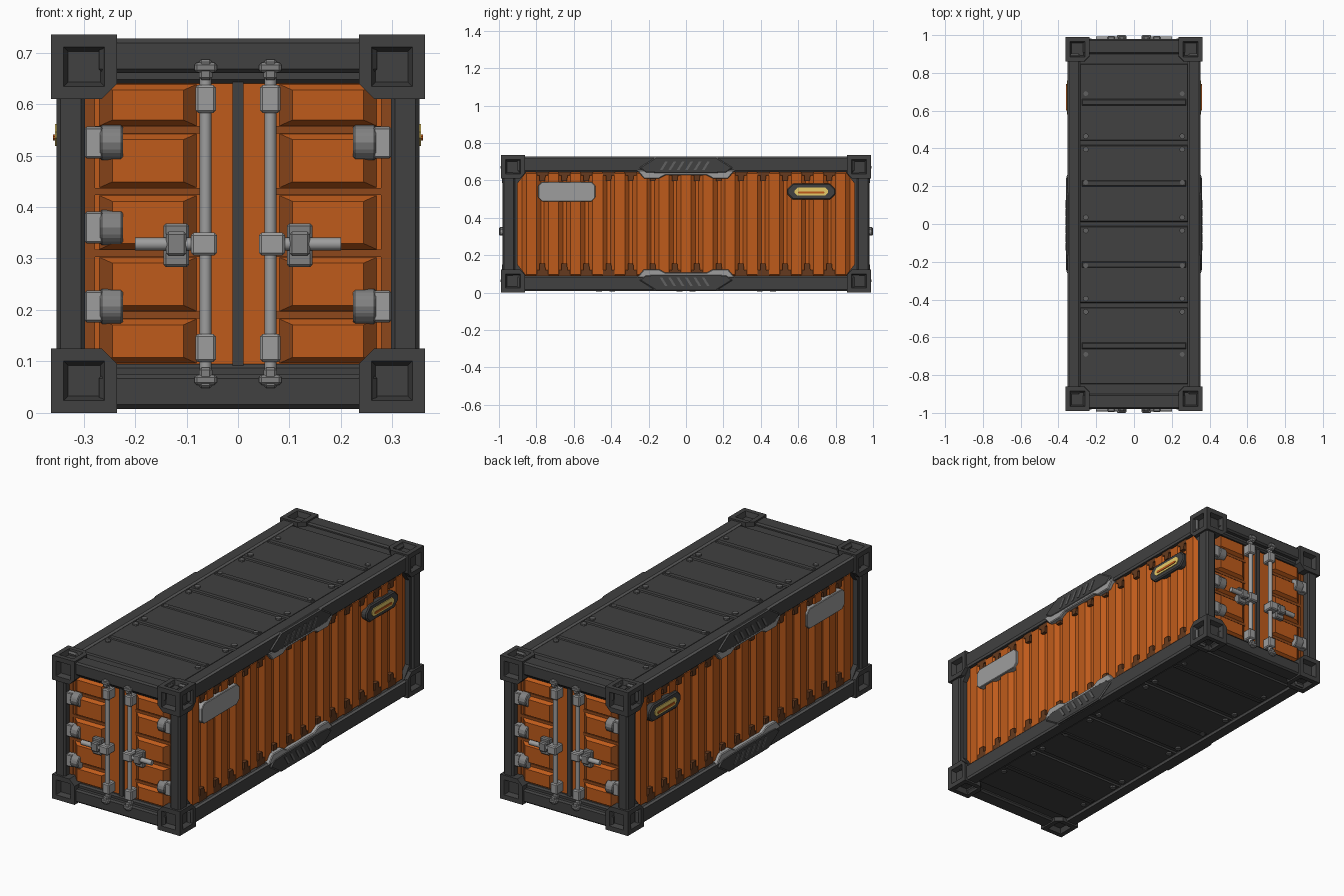
import bpy, bmesh, math
from mathutils import Matrix, Vector

if "Cube" in bpy.data.objects:
    bpy.data.objects.remove(bpy.data.objects["Cube"])


def material(name, rgb):
    m = bpy.data.materials.new(name)
    m.diffuse_color = (*rgb, 1)
    m.use_nodes = True
    m.node_tree.nodes["Principled BSDF"].inputs["Base Color"].default_value = m.diffuse_color
    return m


ORANGE = material("orange paint", (0.52, 0.105, 0.011))
SHADE = material("stained orange", (0.27, 0.064, 0.011))
GRIME = material("grimy brown", (0.13, 0.042, 0.013))
DARK = material("dark frame", (0.052, 0.052, 0.052))
WORN = material("worn edge", (0.12, 0.12, 0.12))
STEEL = material("bare steel", (0.34, 0.34, 0.34))
DULL = material("dull steel", (0.22, 0.22, 0.22))
LAMP = material("lamp yellow", (0.80, 0.60, 0.14))

I = Matrix.Identity(4)
MX = Matrix.Scale(-1, 4, (1, 0, 0))
MY = Matrix.Scale(-1, 4, (0, 1, 0))
MZ = Matrix.Translation((0, 0, 0.735)) @ Matrix.Scale(-1, 4, (0, 0, 1))
SIDES = [I, MX]                                   # right and left walls
ENDS = [I, Matrix.Rotation(math.pi, 4, 'Z')]      # front and back doors
QUADS = [I, MX, MY, MX @ MY]
TOPBOT = [I, MZ]
ALL8 = [q @ z for q in QUADS for z in TOPBOT]
SIDE4 = [s @ t for s in SIDES for t in TOPBOT]


def finish(name, bm, mat, copies=(I,), bevel=0, edge=None, smooth=False, rule=None):
    """Turn a bmesh into one object holding every mirrored or rotated copy."""
    me = bpy.data.meshes.new(name)
    bm.to_mesh(me)
    out = bmesh.new()
    for m in copies:
        c = me.copy()
        c.transform(m)
        out.from_mesh(c)
        bpy.data.meshes.remove(c)
    bmesh.ops.recalc_face_normals(out, faces=out.faces)
    if rule:
        for f in out.faces:
            f.material_index = int(rule(f))
    out.to_mesh(me)
    out.free()
    bm.free()
    ob = bpy.data.objects.new(name, me)
    bpy.context.collection.objects.link(ob)
    me.materials.append(mat)
    if edge:
        me.materials.append(edge)
    if bevel:
        mod = ob.modifiers.new("bevel", 'BEVEL')
        mod.width, mod.segments, mod.limit_method = bevel, 1, 'ANGLE'
        if edge:
            mod.material = 1
    if smooth:
        bpy.context.view_layer.objects.active = ob
        ob.select_set(True)
        bpy.ops.object.shade_smooth_by_angle(angle=math.radians(40))
        ob.select_set(False)
    return ob


def box(bm, x, y, z, taper=None, inset=(0, 0, 0)):
    """Box from ranges; taper is an outward direction whose face is inset."""
    lo, hi = Vector((x[0], y[0], z[0])), Vector((x[1], y[1], z[1]))
    mid, size = (lo + hi) / 2, hi - lo
    for v in bmesh.ops.create_cube(bm, size=1)["verts"]:
        s = v.co * 2
        v.co = mid + Vector([s[i] * size[i] / 2 for i in range(3)])
        if taper and s.dot(Vector(taper)) > 0:
            v.co -= Vector([s[i] * inset[i] for i in range(3)])


def rod(bm, centre, r, length, axis, n=12):
    rot = {'X': Matrix.Rotation(math.pi / 2, 4, 'Y'), 'Z': I}[axis]
    bmesh.ops.create_cone(bm, cap_ends=True, segments=n, radius1=r, radius2=r,
                          depth=length, matrix=Matrix.Translation(centre) @ rot)


def side_prism(bm, pts, x0, x1):
    """Extrude a (y, z) outline along x."""
    f = bm.faces.new([bm.verts.new((x0, y, z)) for y, z in pts])
    for v in bmesh.ops.extrude_face_region(bm, geom=[f])["geom"]:
        if isinstance(v, bmesh.types.BMVert):
            v.co.x = x1


def pill(y0, y1, z0, z1, c):
    return [(y0 + c, z0), (y1 - c, z0), (y1, z0 + c), (y1, z1 - c),
            (y1 - c, z1), (y0 + c, z1), (y0, z1 - c), (y0, z0 + c)]


# corner castings: square sockets on the outer faces, chamfered inner edges
bm = bmesh.new()
box(bm, (0.235, 0.363), (0.86, 0.99), (0.61, 0.735))
inner = min(bm.verts, key=lambda v: v.co.x + v.co.y + v.co.z)
inner_edges = list(inner.link_edges)
bm.normal_update()
outer = [f for f in bm.faces if max(f.normal) > 0.99]
bmesh.ops.inset_individual(bm, faces=outer, thickness=0.034)
bmesh.ops.inset_individual(bm, faces=outer, thickness=0.012, depth=-0.025)
bmesh.ops.bevel(bm, geom=inner_edges, offset=0.03, segments=1, affect='EDGES')
finish("corner_casting", bm, DARK, ALL8, 0.005, WORN)

# outer frame: posts, long rails and end beams
bm = bmesh.new()
box(bm, (0.297, 0.353), (0.915, 0.98), (0.1, 0.64))
finish("corner_post", bm, DARK, QUADS, 0.008)
bm = bmesh.new()
box(bm, (0.285, 0.353), (-0.9, 0.9), (0.645, 0.727))
finish("long_rail", bm, DARK, SIDE4, 0.008, WORN)
bm = bmesh.new()
box(bm, (-0.27, 0.27), (-0.98, -0.9), (0.66, 0.727))
box(bm, (-0.3, 0.3), (-0.955, -0.9), (0.64, 0.67))
finish("end_beam", bm, DARK, [e @ t for e in ENDS for t in TOPBOT], 0.008)

# side walls: backing sheet with tapered vertical ribs
bm = bmesh.new()
box(bm, (0.29, 0.318), (-0.93, 0.93), (0.07, 0.665))
n, pitch = 15, 0.118
for i in range(n):
    y = (i - (n - 1) / 2) * pitch
    box(bm, (0.312, 0.338), (y - 0.057, y + 0.057), (0.085, 0.648), (1, 0, 0), (0, 0.03, 0.012))
finish("side_wall", bm, ORANGE, SIDES)

# grimy notches at both ends of the grooves between ribs
bm = bmesh.new()
for i in range(n - 1):
    y = (i - (n - 2) / 2) * pitch
    for z0, z1, z2 in ((0.09, 0.122, 0.155), (0.645, 0.625, 0.597)):
        side_prism(bm, [(y - 0.034, z0), (y + 0.034, z0), (y + 0.034, z1), (y + 0.016, z1),
                        (y + 0.012, z2), (y - 0.016, z2), (y - 0.016, z1), (y - 0.034, z1)],
                   0.31, 0.336)
finish("groove_notch", bm, GRIME, SIDES)

# dark surround at the ends of each wall
bm = bmesh.new()
for s in (-1, 1):
    side_prism(bm, [(s * 0.925, 0.09), (s * 0.855, 0.09), (s * 0.9, 0.15), (s * 0.9, 0.585),
                    (s * 0.855, 0.645), (s * 0.925, 0.645)], 0.3, 0.343)
finish("wall_surround", bm, DARK, SIDES)

# rail guards at mid length: steel lip, dark cover and slanted grips
bm = bmesh.new()
half = [(0.262, 0.655), (0.225, 0.61), (0.145, 0.61), (0.11, 0.628)]
side_prism(bm, half + [(-y, z) for y, z in reversed(half)], 0.3, 0.357)
finish("guard_lip", bm, STEEL, SIDE4, 0.004)
bm = bmesh.new()
half = [(0.16, 0.725), (0.25, 0.668), (0.215, 0.641), (0.15, 0.638)]
side_prism(bm, half + [(-y, z) for y, z in reversed(half)], 0.3, 0.36)
finish("guard_cover", bm, DARK, SIDE4, 0.005, WORN)
bm = bmesh.new()
for i in range(6):
    y = -0.14 + i * 0.045
    side_prism(bm, [(y, 0.655), (y + 0.014, 0.655), (y + 0.042, 0.7), (y + 0.028, 0.7)], 0.356, 0.363)
finish("guard_grip", bm, WORN, SIDE4)

# blank sign plate and marker lamp on each wall
bm = bmesh.new()
side_prism(bm, pill(-0.79, -0.485, 0.488, 0.592, 0.02), 0.318, 0.349)
finish("sign_plate", bm, STEEL, SIDES, 0.003)
bm = bmesh.new()
side_prism(bm, pill(0.54, 0.80, 0.497, 0.583, 0.03), 0.318, 0.352)
finish("lamp_housing", bm, DARK, SIDES, 0.006)
bm = bmesh.new()
side_prism(bm, pill(0.58, 0.76, 0.519, 0.561, 0.015), 0.34, 0.356)
finish("lamp_lens", bm, LAMP, SIDES)
bm = bmesh.new()
side_prism(bm, pill(0.60, 0.74, 0.529, 0.541, 0.004), 0.34, 0.359)
finish("lamp_filament", bm, ORANGE, SIDES)

# end doors: two leaves with five tapered ribs, stained at the rib ends
bm = bmesh.new()
for s in (-1, 1):
    box(bm, sorted((s * 0.01, s * 0.302)), (-0.938, -0.9), (0.09, 0.645))
    for i in range(5):
        z = 0.13 + i * 0.12
        lo, hi = max(z - 0.057, 0.092), min(z + 0.057, 0.643)
        box(bm, sorted((s * 0.07, s * 0.28)), (-0.957, -0.93), (lo, hi),
            (0, -1, 0), (0.036, 0, 0.016))
finish("door_leaf", bm, ORANGE, ENDS, edge=SHADE,
       rule=lambda f: abs(f.normal.x) > 0.3 and abs(f.normal.y) > 0.3)
bm = bmesh.new()
for s in (-1, 1):
    box(bm, sorted((s * 0.278, s * 0.3)), (-0.942, -0.936), (0.1, 0.64))
    for z in (0.19, 0.31, 0.43, 0.55):
        box(bm, sorted((s * 0.075, s * 0.278)), (-0.942, -0.936), (z - 0.007, z + 0.007))
finish("door_stain", bm, SHADE, ENDS)
bm = bmesh.new()
box(bm, (-0.011, 0.011), (-0.95, -0.9), (0.07, 0.66))
finish("door_seal", bm, DARK, ENDS)

# locking bars with guides, keepers and handles
bm = bmesh.new()
for s in (-1, 1):
    rod(bm, (s * 0.063, -0.968, 0.365), 0.0115, 0.62, 'Z')
    rod(bm, (s * 0.14, -0.981, 0.328), 0.0125, 0.12, 'X')
finish("locking_bar", bm, STEEL, ENDS, smooth=True)
bm = bmesh.new()
for s in (-1, 1):
    x = s * 0.063
    for z in (0.126, 0.61):
        box(bm, (x - 0.02, x + 0.02), (-0.985, -0.93), (z - 0.027, z + 0.027))
    x = s * 0.066
    box(bm, (x - 0.025, x + 0.025), (-1.0, -0.94), (0.306, 0.35))
finish("bar_guide", bm, STEEL, ENDS, 0.005)
bm = bmesh.new()
for s in (-1, 1):
    x = s * 0.063
    for z, d in ((0.068, -1), (0.667, 1)):
        box(bm, (x - 0.022, x + 0.022), (-0.992, -0.95), (z + d * 0.004 - 0.01, z + d * 0.004 + 0.01))
        box(bm, (x - 0.013, x + 0.013), (-0.99, -0.95), (z - 0.02, z + 0.02))
    x = s * 0.12
    box(bm, (x - 0.025, x + 0.025), (-0.976, -0.93), (0.283, 0.368))
    box(bm, (x - 0.02, x + 0.02), (-0.996, -0.95), (0.305, 0.352))
finish("keeper_and_catch", bm, DULL, ENDS, 0.005)

# hinges: ridged barrel beside a flat leaf
bm = bmesh.new()
for s, z in ((-1, 0.525), (-1, 0.36), (-1, 0.207), (1, 0.525), (1, 0.207)):
    box(bm, sorted((s * 0.262, s * 0.298)), (-0.97, -0.92), (z - 0.031, z + 0.031))
    rod(bm, (s * 0.246, -0.948, z), 0.034, 0.045, 'X', 12)
finish("hinge", bm, STEEL, ENDS, 0.004, DULL, rule=lambda f: abs(f.calc_center_median().x) < 0.269 and len(f.verts) == 4 and abs(f.normal.x) < 0.1 and f.calc_area() < 0.001)

# roof and floor: recessed sheet, panels and cover strips, bolts
bm = bmesh.new()
box(bm, (-0.3, 0.3), (-0.93, 0.93), (0.69, 0.712))
for i in range(4):
    y = -0.645 + i * 0.43
    box(bm, (-0.29, 0.29), (y - 0.207, y + 0.207), (0.705, 0.72), (0, 0, 1), (0.008, 0.008, 0))
    box(bm, (-0.28, 0.28), (y - 0.022, y + 0.022), (0.715, 0.724), (0, 0, 1), (0.008, 0.01, 0))
finish("roof_and_floor_panel", bm, DARK, TOPBOT)
bm = bmesh.new()
for s in (-1, 1):
    for y in (-0.43, 0, 0.43):
        for d in (-0.035, 0.035):
            rod(bm, (s * 0.255, y + d, 0.72), 0.015, 0.016, 'Z', 8)
    for y in (-0.69, -0.22, 0.22, 0.69):
        rod(bm, (s * 0.255, y, 0.72), 0.013, 0.014, 'Z', 8)
finish("panel_bolt", bm, WORN, TOPBOT)
